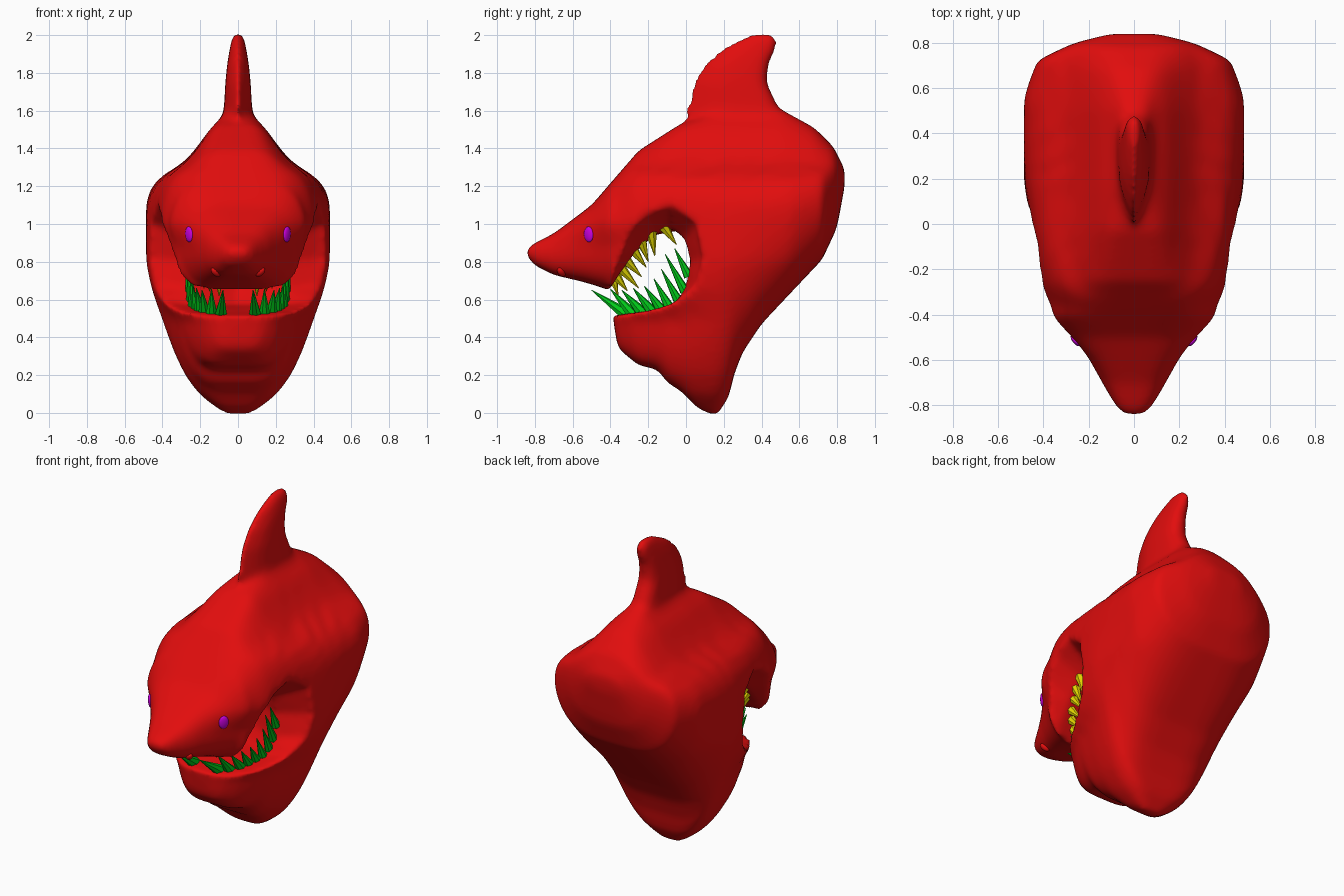
import bpy, bmesh, math
from mathutils import Vector

if "Cube" in bpy.data.objects:
    bpy.data.objects.remove(bpy.data.objects["Cube"])


def material(name, rgb):
    m = bpy.data.materials.new(name)
    m.diffuse_color = (*rgb, 1)
    m.use_nodes = True
    m.node_tree.nodes["Principled BSDF"].inputs["Base Color"].default_value = m.diffuse_color
    return m


RED = material("skin_red", (0.76, 0.004, 0.004))
GREEN = material("tooth_green", (0.0, 0.62, 0.01))
YELLOW = material("tooth_yellow", (0.74, 0.65, 0.0))
PURPLE = material("eye_purple", (0.6, 0.0, 0.75))


def interp(table, v):
    if v <= table[0][0]:
        return table[0][1]
    for (a, fa), (b, fb) in zip(table, table[1:]):
        if v <= b:
            return fa + (fb - fa) * (v - a) / (b - a)
    return table[-1][1]


def ramp(v, a, b):
    return min(1, max(0, (v - a) / (b - a)))


def finish(bm, name, mat=None):
    bmesh.ops.recalc_face_normals(bm, faces=bm.faces)
    me = bpy.data.meshes.new(name)
    bm.to_mesh(me)
    bm.free()
    ob = bpy.data.objects.new(name, me)
    bpy.context.collection.objects.link(ob)
    if mat:
        me.materials.append(mat)
    return ob


def loft(bm, rings):
    vs = [[bm.verts.new(p) for p in r] for r in rings]
    n = len(vs[0])
    for a, b in zip(vs, vs[1:]):
        for i in range(n):
            bm.faces.new((a[i], a[(i + 1) % n], b[(i + 1) % n], b[i]))
    bm.faces.new(vs[0])
    bm.faces.new(vs[-1])


# Side outline without fin (y, z), and half widths by y and by z
TOP = [(-.845, .87), (-.8, .9), (-.7, .95), (-.5, 1.1), (-.38, 1.24), (-.25, 1.39),
       (-.03, 1.53), (.2, 1.6), (.5, 1.61), (.68, 1.51), (.78, 1.41), (.84, 1.29)]
BOTTOM = [(-.845, .83), (-.8, .78), (-.7, .73), (-.55, .695), (-.4, .65), (-.385, .48),
          (-.36, .34), (-.25, .25), (-.15, .23), (-.1, .16), (-.02, .11), (.06, .025),
          (.16, -.02), (.23, .09), (.25, .19), (.3, .32), (.4, .47), (.55, .63), (.72, .81),
          (.8, .98), (.84, 1.2)]
HEAD_W = [(-.845, .04), (-.8, .08), (-.7, .135), (-.6, .2), (-.5, .28), (-.4, .355),
          (-.27, .405), (0, .455), (.2, .505), (.55, .505), (.72, .42), (.8, .25), (.84, .1)]
JAW_W = [(-.39, .04), (-.36, .18), (-.3, .25), (-.2, .3), (-.1, .33), (0, .37),
         (.1, .42), (.2, .47), (.3, .5)]
FRONT_W = [(-.02, .08), (.03, .16), (.1, .24), (.2, .3), (.3, .34), (.5, .41), (.8, .51),
           (1.1, .51), (1.18, .475), (1.26, .4), (1.31, .3), (1.4, .235), (1.5, .18),
           (1.57, .12), (1.65, .09)]


def half_width(y, z):
    k = ramp(z, .5, .64)
    a = interp(JAW_W, y) * (1 - k) + interp(HEAD_W, y) * k
    a = min(a, interp(HEAD_W, y))
    # upper jaw tucks in beneath the brow ridge
    tuck = (1 - ramp(z, .88, 1.0)) * (1 - ramp(y, -.38, -.15)) * ramp(y, -.72, -.5)
    a *= 1 - .14 * tuck
    b = interp(FRONT_W, z)
    return 1.06 * (a ** -7 + b ** -7) ** (-1 / 7)


# Head and body, lofted from snout to back
bm = bmesh.new()
rings, N, M = [], 112, 56
for i in range(N + 1):
    y = -.845 + 1.685 * i / N
    lo, hi = interp(BOTTOM, y), interp(TOP, y)
    power = .52 - .22 * ramp(y, -.6, 0) + .35 * ramp(y, .15, .75)
    ring = []
    for j in range(M):
        t = 2 * math.pi * (j + .5) / M
        z = (lo + hi) / 2 - math.cos(t) * (hi - lo) / 2
        s = math.sin(t)
        ring.append((math.copysign(abs(s) ** power, s) * half_width(y, z), y, z))
    rings.append(ring)
loft(bm, rings)

# Back fin, stacked wedge sections that are thickest towards the rear
FIN = [(1.45, -.08, .55, .15), (1.55, 0, .53, .13), (1.62, 0, .49, .11), (1.75, .03, .43, .1),
       (1.85, .09, .44, .085), (1.93, .18, .48, .065), (1.98, .28, .48, .05), (2.01, .35, .455, .03)]
rings = []
for z, y0, y1, th in FIN:
    ring = []
    for j in range(24):
        t = 2 * math.pi * j / 24
        u = math.cos(t)
        ring.append((math.sin(t) * th * (.66 + .5 * u ** 3 + .1 * u), (y0 + y1) / 2 + u * (y1 - y0) / 2, z))
    rings.append(ring)
loft(bm, rings)
body = finish(bm, "shark_head")

# Mouth cutter: inner outline through the head, flaring to the cheeks
INNER = [(-.7, .515), (-.39, .515), (-.2, .54), (-.07, .57), (-.01, .65), (.02, .8), (-.01, .92),
         (-.08, .975), (-.17, .94), (-.27, .85), (-.35, .74), (-.41, .645), (-.7, .63)]
OUTER = [(-.7, .51), (-.39, .51), (-.2, .55), (-.04, .6), (.05, .68), (.085, .82), (.05, 1.0),
         (-.08, 1.1), (-.22, 1.06), (-.33, .97), (-.4, .84), (-.46, .69), (-.7, .63)]
DEEP = [(y + (.1 if y > -.1 else 0), z) for y, z in INNER]
bm = bmesh.new()
loft(bm, [[(x, y, z) for y, z in o] for x, o in
          [(-.6, OUTER), (-.43, OUTER), (-.25, INNER), (0, DEEP), (.25, INNER), (.43, OUTER), (.6, OUTER)]])
bmesh.ops.triangulate(bm, faces=bm.faces)
cutter = finish(bm, "mouth_cutter")
cutter.hide_render = True

# Fuse, cut the mouth, then smooth
m = body.modifiers.new("fuse", 'REMESH')
m.mode, m.voxel_size = 'VOXEL', .02
m = body.modifiers.new("mouth", 'BOOLEAN')
m.operation, m.solver, m.object = 'DIFFERENCE', 'EXACT', cutter
m = body.modifiers.new("even", 'REMESH')
m.mode, m.voxel_size = 'VOXEL', .016
m = body.modifiers.new("soften", 'SMOOTH')
m.factor, m.iterations = .5, 14
dg = bpy.context.evaluated_depsgraph_get()
mesh = bpy.data.meshes.new_from_object(body.evaluated_get(dg))
body.modifiers.clear()
body.data = mesh
bpy.data.objects.remove(cutter)
mesh.materials.clear()
mesh.materials.append(RED)
mesh.polygons.foreach_set("material_index", [0] * len(mesh.polygons))
mesh.polygons.foreach_set("use_smooth", [True] * len(mesh.polygons))
bpy.context.view_layer.update()


# Teeth: (base x, base y, base z, tip x, tip y, tip z, radius), mirrored
def teeth(name, rows, mat):
    bm = bmesh.new()
    for side in (-1, 1):
        for bx, by, bz, tx, ty, tz, r in rows:
            b, t = Vector((bx * side, by, bz)), Vector((tx * side, ty, tz))
            b -= (t - b).normalized() * .03
            d = t - b
            mat4 = d.to_track_quat('Z', 'Y').to_matrix().to_4x4()
            mat4.translation = (b + t) / 2
            bmesh.ops.create_cone(bm, cap_ends=True, segments=7, radius1=r, radius2=.002,
                                  depth=d.length, matrix=mat4)
    return finish(bm, name, mat)


teeth("lower_teeth", [
    (.09, -.33, .53, .08, -.50, .65, .036), (.14, -.30, .54, .14, -.40, .655, .034),
    (.18, -.25, .55, .19, -.34, .65, .034), (.205, -.20, .56, .22, -.28, .66, .032),
    (.225, -.15, .57, .24, -.22, .67, .03), (.24, -.10, .58, .25, -.17, .71, .029),
    (.25, -.05, .61, .265, -.13, .76, .028), (.255, -.02, .67, .27, -.11, .84, .027),
    (.26, 0, .75, .27, -.06, .87, .027)], GREEN)
teeth("upper_teeth", [
    (.10, -.38, .69, .10, -.36, .62, .028), (.15, -.36, .71, .15, -.31, .645, .032),
    (.185, -.34, .76, .18, -.25, .66, .034), (.21, -.31, .80, .20, -.235, .72, .034),
    (.225, -.27, .85, .215, -.21, .77, .032), (.24, -.23, .89, .23, -.20, .80, .032),
    (.25, -.18, .93, .24, -.165, .83, .032), (.255, -.10, .96, .25, -.05, .89, .03)], YELLOW)


def skin_point(y, z):
    hit, loc, normal, _ = body.ray_cast(Vector((1, y, z)), Vector((-1, 0, 0)))
    return (loc, normal) if hit else (Vector((half_width(y, z), y, z)), Vector((1, 0, 0)))


# Eyes and nostrils seated on the skin
for side, label in ((-1, "left"), (1, "right")):
    for part, y, z, size, mat in (("eye", -.515, .945, (.03, .042, .012), PURPLE),
                                  ("nostril", -.66, .745, (.02, .032, .018), RED)):
        p, n = skin_point(y, z)
        bm = bmesh.new()
        bmesh.ops.create_uvsphere(bm, u_segments=16, v_segments=10, radius=1)
        for v in bm.verts:
            v.co = Vector(c * s for c, s in zip(v.co, size))
        rot = n.to_track_quat('Z', 'Y').to_matrix().to_4x4()
        rot.translation = p
        bm.transform(rot)
        for v in bm.verts:
            v.co.x *= side
        ob = finish(bm, f"{label}_{part}", mat)
        for f in ob.data.polygons:
            f.use_smooth = True
